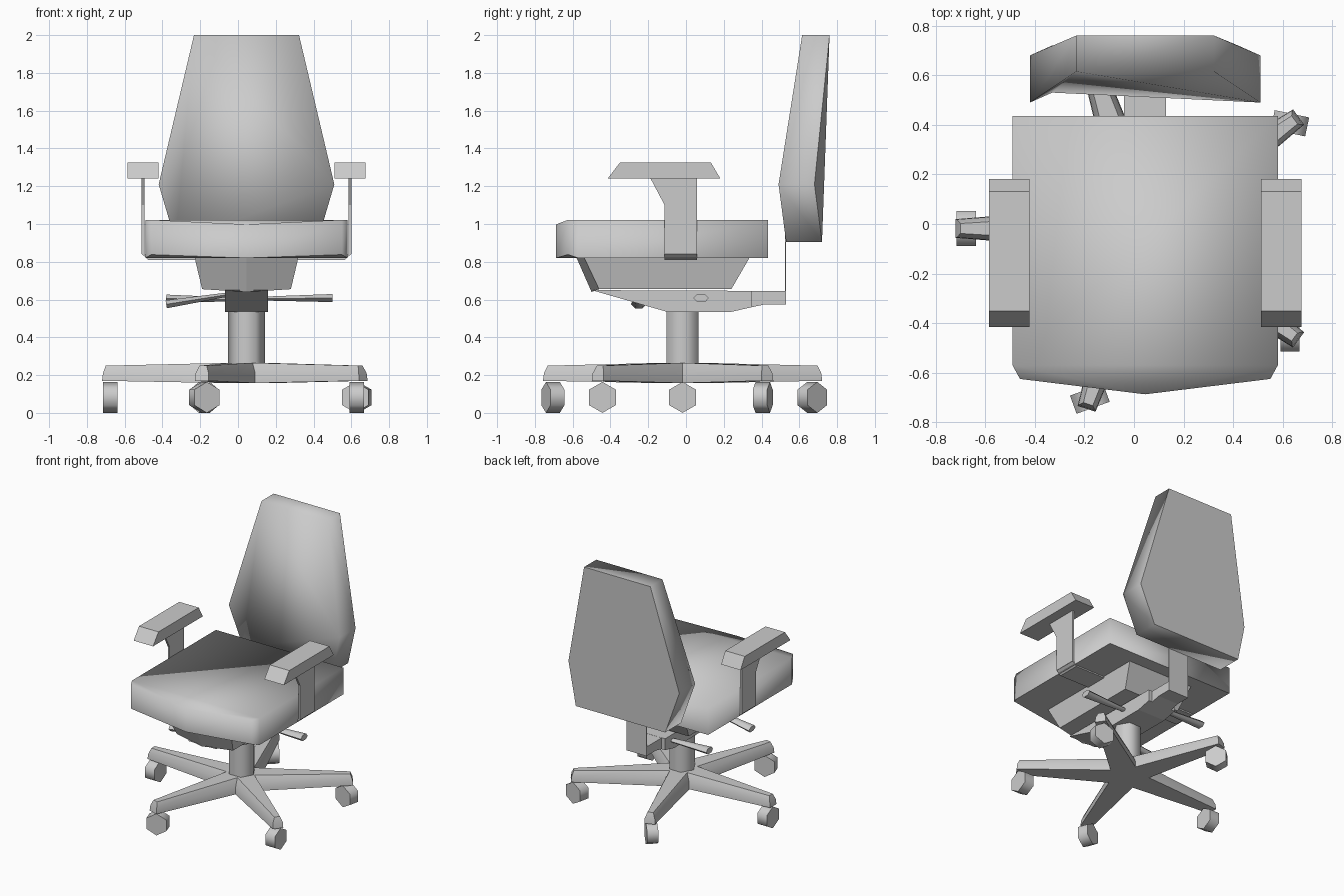
import bpy, bmesh, math
from mathutils import Vector, Matrix

cube = bpy.data.objects.get("Cube")
if cube:
    bpy.data.objects.remove(cube, do_unlink=True)

CX, CY = 0.045, -0.018      # axis of the column

grey = bpy.data.materials.new("plain grey")
grey.use_nodes = True
grey.diffuse_color = (0.6, 0.6, 0.6, 1)
bsdf = next(n for n in grey.node_tree.nodes if n.type == 'BSDF_PRINCIPLED')
bsdf.inputs["Base Color"].default_value = (0.6, 0.6, 0.6, 1)


def loft(name, rings, smooth=0, sharp_caps=(True, True)):
    """Skin matching rings of points and close both ends; smooth is the crease angle."""
    bm = bmesh.new()
    loops = [[bm.verts.new(p) for p in ring] for ring in rings]
    n = len(loops[0])
    for a, b in zip(loops, loops[1:]):
        for i in range(n):
            j = (i + 1) % n
            bm.faces.new((a[i], a[j], b[j], b[i]))
    caps = [bm.faces.new(loops[0][::-1]), bm.faces.new(loops[-1])]
    bmesh.ops.recalc_face_normals(bm, faces=bm.faces)
    for f in bm.faces:
        f.smooth = smooth > 0
    for e in bm.edges:
        e.smooth = e.calc_face_angle(0) < math.radians(smooth)
    for cap, sharp in zip(caps, sharp_caps):
        if sharp:
            for e in cap.edges:
                e.smooth = False
    mesh = bpy.data.meshes.new(name)
    bm.to_mesh(mesh)
    bm.free()
    mesh.materials.append(grey)
    obj = bpy.data.objects.new(name, mesh)
    bpy.context.collection.objects.link(obj)
    return obj


def side_profile(name, points, x0, x1):
    """Extrude a (y, z) outline across x."""
    return loft(name, [[(x, y, z) for y, z in points] for x in (x0, x1)])


def box(name, x0, x1, y0, y1, z0, z1):
    return side_profile(name, [(y0, z0), (y1, z0), (y1, z1), (y0, z1)], x0, x1)


def tube(name, start, end, r0, r1, sides=6, flat=1.0, turn=0.0):
    """Straight tube with a regular cross-section, flattened in its second direction."""
    start, end = Vector(start), Vector(end)
    d = (end - start).normalized()
    u = Vector((0, 1, 0)) if abs(d.z) > 0.9 else Vector((0, 0, 1))
    s = d.cross(u).normalized()
    t = s.cross(d)
    rings = []
    for c, r in ((start, r0), (end, r1)):
        angles = [turn + math.tau * i / sides for i in range(sides)]
        rings.append([c + s * r * math.cos(a) + t * r * flat * math.sin(a) for a in angles])
    return loft(name, rings, 65)


# Five-legged base: a star whose rim is drawn in towards the top
def star_ring(tip, half, valley, z_tip, z_hub):
    ring = []
    for i in range(5):
        a = math.radians(36 + 72 * i)
        turn = Matrix.Rotation(a, 3, 'Z')
        for p in ((tip, -half, z_tip), (tip, half, z_tip)):
            ring.append(turn @ Vector(p) + Vector((CX, CY, 0)))
        b = a + math.radians(36)
        ring.append(Vector((CX + valley * math.cos(b), CY + valley * math.sin(b), z_hub)))
    return ring


loft("star_base", [star_ring(0.765, 0.038, 0.15, 0.17, 0.158),
                   star_ring(0.76, 0.036, 0.145, 0.21, 0.215),
                   star_ring(0.745, 0.02, 0.105, 0.25, 0.265)], 50, (True, False))

# Casters, each swivelled its own way
for i, swivel in enumerate((78, 43, 0, 290, 0)):
    a, w = math.radians(36 + 72 * i), math.radians(swivel)
    c = Vector((CX + 0.722 * math.cos(a), CY + 0.722 * math.sin(a), 0.082))
    axis = Vector((math.cos(w), math.sin(w), 0)) * 0.039
    tube(f"caster_{i + 1}", c - axis, c + axis, 0.082, 0.082, turn=math.pi / 6)

tube("column", (CX, CY, 0.2), (CX, CY, 0.56), 0.097, 0.097)

# Tilt mechanism, its tail and the flat strip that carries the backrest
side_profile("tilt_mechanism", [(-0.5, 0.65), (-0.1, 0.535), (0.24, 0.535),
                                (0.35, 0.56), (0.35, 0.646)], CX - 0.115, CX + 0.115)
side_profile("mechanism_tail", [(0.3, 0.549), (0.42, 0.575), (0.53, 0.575),
                                (0.53, 0.645), (0.3, 0.645)], CX - 0.085, CX + 0.085)
box("backrest_strip", CX - 0.085, CX + 0.085, 0.523, 0.53, 0.58, 1.0)

# Levers with flared, flattened paddles
for name, start, end in (("left_lever", (0.1, 0.08, 0.605), (0.5, 0.08, 0.608)),
                         ("right_rear_lever", (0, 0.26, 0.6), (-0.38, 0.26, 0.605)),
                         ("right_front_lever", (0, -0.25, 0.635), (-0.38, -0.25, 0.575))):
    tube(name, start, end, 0.018, 0.041, flat=0.6)


# Pan under the seat, with a slightly pointed front
def pan_ring(half, front, back, z, dip):
    return [(CX - half, back, z), (CX - half, front + 0.04, z), (CX, front, z - dip),
            (CX + half, front + 0.04, z), (CX + half, back, z)]


loft("seat_pan", [pan_ring(0.235, -0.5, 0.24, 0.655, 0.015),
                  pan_ring(0.28, -0.59, 0.35, 0.845, 0)])


# Seat cushion: smooth over the top and sides, flat underneath
def seat_ring(z, corner_z, nose_z):
    half = [(0.535, 0.435, z), (0.535, -0.57, z), (0.505, -0.625, corner_z)]
    right = [(CX - x, y, h) for x, y, h in half]
    left = [(CX + x, y, h) for x, y, h in reversed(half)]
    return right + [(CX, -0.687, nose_z)] + left


loft("seat_cushion", [seat_ring(0.82, 0.838, 0.82), seat_ring(1.022, 1.022, 0.998)],
     130, (True, False))


# Backrest: one hexagonal outline in front, one behind
def back_ring(ys):
    levels = list(zip((0.375, 0.465, 0.278), ys, (0.905, 1.21, 2.0)))
    return ([(CX - w, y, z) for w, y, z in levels] +
            [(CX + w, y, z) for w, y, z in reversed(levels)])


loft("backrest", [back_ring((0.53, 0.49, 0.615)), back_ring((0.72, 0.68, 0.76))],
     130, (False, True))

# Armrests, mirrored about the middle of the seat
for side, s in (("left", 1), ("right", -1)):
    side_profile(f"{side}_arm_pad", [(-0.415, 1.24), (0.182, 1.24), (0.132, 1.325), (-0.35, 1.325)],
                 CX + s * 0.467, CX + s * 0.63)
    side_profile(f"{side}_arm_post", [(-0.113, 0.84), (0.057, 0.84), (0.057, 1.245),
                                      (-0.19, 1.245), (-0.113, 1.1)],
                 CX + s * 0.54, CX + s * 0.555)
    strap = [(0.555, 0.842), (0.54, 0.842), (0.51, 0.823), (0.2, 0.823), (0.2, 0.81), (0.52, 0.81)]
    loft(f"{side}_arm_strap", [[(CX + s * x, y, z) for x, z in strap] for y in (-0.113, 0.057)])
